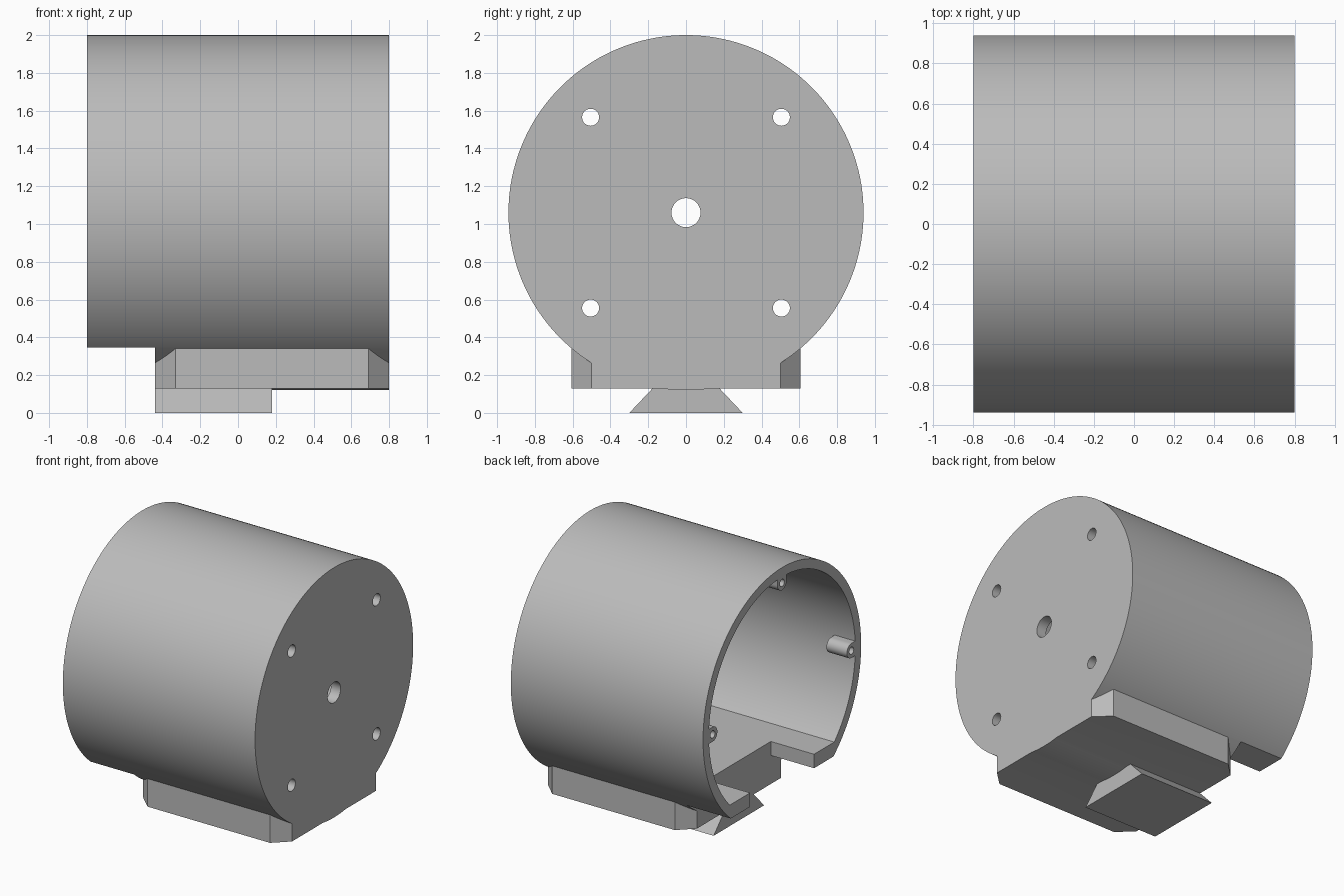
import bpy
import bmesh
import math
from mathutils import Matrix

cube = bpy.data.objects.get("Cube")
if cube:
    bpy.data.objects.remove(cube, do_unlink=True)

AXIS_Z, OUTER_R, INNER_R = 1.06, 0.94, 0.87
BACK, FRONT = -0.8, 0.8          # open end and closed end along x
WALL = 0.08
FLOOR_Z, CUT_Z = 0.45, 0.345
BASE_START = -0.44

grey = bpy.data.materials.new("plain grey")
grey.use_nodes = True
colour = (0.5, 0.5, 0.5, 1)
grey.diffuse_color = colour
grey.node_tree.nodes["Principled BSDF"].inputs["Base Color"].default_value = colour


def finish(name, bm):
    bmesh.ops.recalc_face_normals(bm, faces=bm.faces)
    mesh = bpy.data.meshes.new(name)
    bm.to_mesh(mesh)
    bm.free()
    obj = bpy.data.objects.new(name, mesh)
    bpy.context.collection.objects.link(obj)
    mesh.materials.append(grey)
    return obj


def prism(name, points, depth):
    """Extrude a closed 3D outline along the given vector."""
    bm = bmesh.new()
    face = bm.faces.new([bm.verts.new(p) for p in points])
    extruded = bmesh.ops.extrude_face_region(bm, geom=[face])["geom"]
    verts = [g for g in extruded if isinstance(g, bmesh.types.BMVert)]
    bmesh.ops.translate(bm, verts=verts, vec=depth)
    return finish(name, bm)


def box(name, x0, x1, y0, y1, z0, z1):
    return prism(name, [(x0, y0, z0), (x1, y0, z0), (x1, y1, z0), (x0, y1, z0)],
                 (0, 0, z1 - z0))


def rod(name, x0, x1, y, z, radius, sides=32):
    """Cylinder lying along x."""
    ring = [(x0, y + radius * math.sin(2 * math.pi * i / sides),
             z + radius * math.cos(2 * math.pi * i / sides)) for i in range(sides)]
    return prism(name, ring, (x1 - x0, 0, 0))


def boolean(target, tool, operation="DIFFERENCE"):
    mod = target.modifiers.new(operation.title(), "BOOLEAN")
    mod.operation, mod.object, mod.solver = operation, tool, "EXACT"
    bpy.context.view_layer.objects.active = target
    bpy.ops.object.modifier_apply(modifier=mod.name)
    bpy.data.objects.remove(tool, do_unlink=True)


# Round housing, flattened underneath near the open end
housing = rod("housing", BACK, FRONT, 0, AXIS_Z, OUTER_R, 160)
boolean(housing, box("flat_cutter", -1, BASE_START, -1, 1, -0.2, CUT_Z))

# Base block with chamfered vertical corners
side = [(BASE_START, 0.5), (-0.33, 0.605), (0.69, 0.605), (FRONT, 0.5)]
outline = [(x, -y, 0.13) for x, y in side] + [(x, y, 0.13) for x, y in reversed(side)]
block = prism("base_block", outline, (0, 0, 0.45))
boolean(housing, block, "UNION")

# Cavity with a flat floor
cavity = rod("cavity_cutter", BACK - 0.1, FRONT - WALL, 0, AXIS_Z, INNER_R, 160)
boolean(cavity, box("floor_cutter", -1, 1, -1, 1, -0.2, FLOOR_Z))
boolean(housing, cavity)

# Slot through the floor at the open end
boolean(housing, box("slot_cutter", -1, BASE_START, -0.38, 0.38, 0.2, 0.6))

# Shaft hole and four mounting holes in the closed end
holes = [(0, 0, 0.077)] + [(sy * 0.505, sz * 0.505, 0.045)
                          for sy in (-1, 1) for sz in (-1, 1)]
for y, z, radius in holes:
    boolean(housing, rod("hole_cutter", 0.6, 0.9, y, AXIS_Z + z, radius))

# Dovetail foot
foot = [(-0.3, 0), (0.3, 0), (0.175, 0.132), (-0.175, 0.132)]
dovetail = prism("dovetail_foot", [(BASE_START, y, z) for y, z in foot], (0.62, 0, 0))

# Screw bosses inside the rim: a round post with a web to the wall
bosses = []
for name, angle in (("top", 0), ("left", 90), ("right", -90)):
    boss = rod(name + "_screw_boss", BACK, -0.63, 0, 0.825, 0.055)
    boolean(boss, box("web", BACK, -0.63, -0.055, 0.055, 0.825, 0.895), "UNION")
    boolean(boss, rod("screw_cutter", -0.9, -0.66, 0, 0.825, 0.027))
    boss.data.transform(Matrix.Translation((0, 0, AXIS_Z))
                        @ Matrix.Rotation(math.radians(angle), 4, "X"))
    bosses.append(boss)

# Smooth round surfaces, keep edges sharp
bpy.ops.object.select_all(action="DESELECT")
for obj in [housing] + bosses:
    obj.select_set(True)
bpy.context.view_layer.objects.active = housing
bpy.ops.object.shade_smooth_by_angle(angle=math.radians(25))
